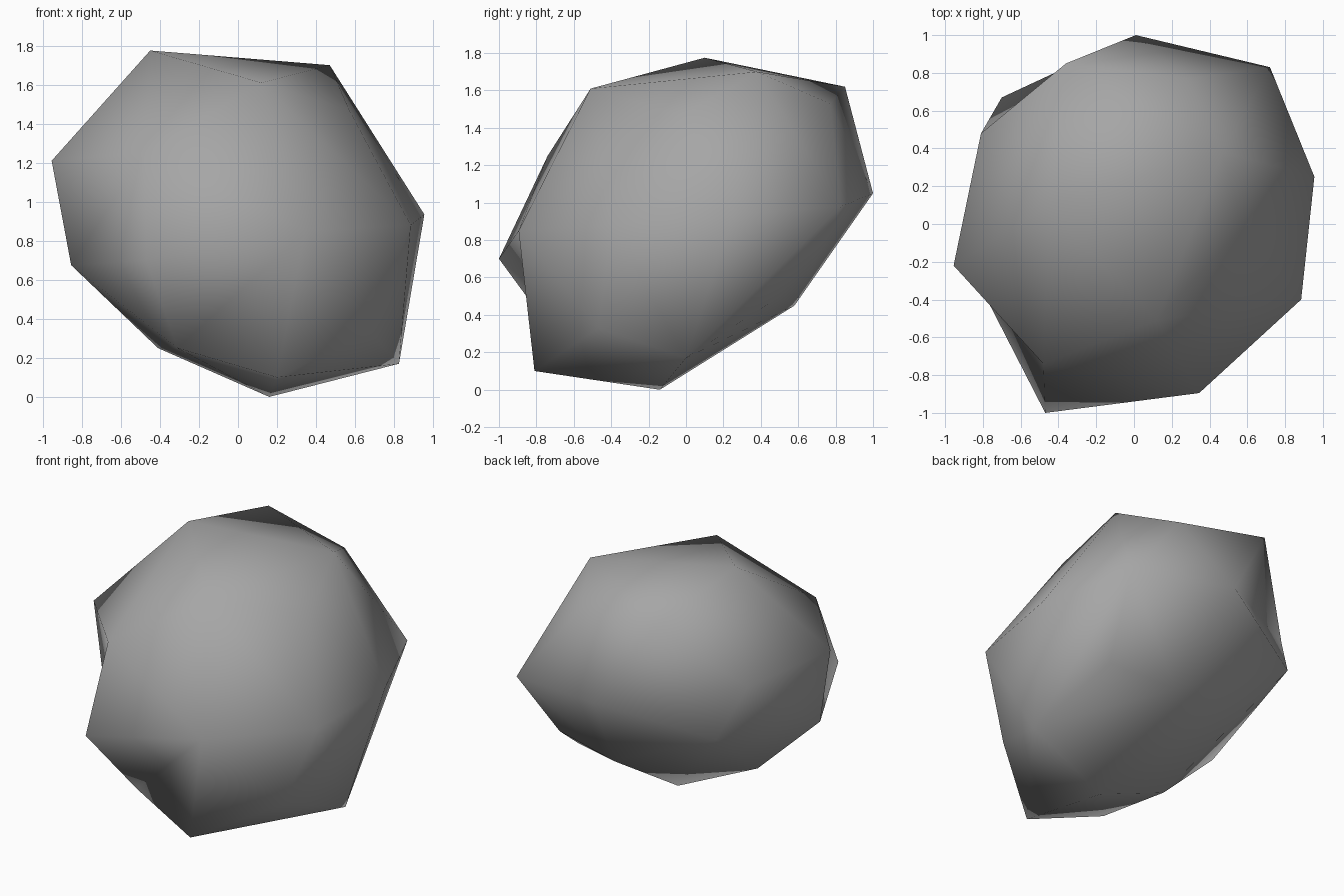
import bpy
import bmesh

# Remove the default object
cube = bpy.data.objects.get("Cube")
if cube:
    bpy.data.objects.remove(cube, do_unlink=True)

# Corner points of the boulder, named by where they sit
corners = {
    # crown
    "crown_right": (-.45, .10, 1.775), "crown_left": (.47, .38, 1.70),
    "crown_front": (.12, -.51, 1.61), "crown_back": (-.36, .85, 1.62),
    "crown_back_left": (.28, .77, 1.53), "crown_shoulder": (.57, -.02, 1.47),
    # upper girdle
    "brow": (-.48, -.74, 1.25), "cheek_right": (-.955, -.22, 1.21),
    "rear_right": (-.81, .48, 1.18), "rear_tip": (.01, 1.0, 1.05),
    "rear_left": (.72, .83, .98), "side_left": (.955, .25, .935),
    # lower girdle
    "front_left": (.885, -.40, .88), "front_mid": (.345, -.895, .85),
    "front_tip": (-.47, -1.0, .70), "side_right": (-.855, -.25, .675),
    "rear_low_right": (-.70, .67, .86), "rear_low_left": (.62, .50, .50),
    "rear_low": (.15, .58, .45), "front_low_left": (.68, -.47, .33),
    # underside
    "chin": (-.31, -.67, .25), "heel_right": (-.41, -.20, .25),
    "heel_left": (.825, 0, .17), "toe": (.20, -.81, .10),
    "foot": (.16, -.14, 0),
}

# Ridges that fold inward: swap the diagonal of the two adjoining facets
folds = [("front_tip", "toe"), ("cheek_right", "front_tip"),
         ("rear_low_right", "crown_back")]

# Wrap the corners in facets
bm = bmesh.new()
verts = {name: bm.verts.new(co) for name, co in corners.items()}
bmesh.ops.convex_hull(bm, input=list(bm.verts))
for first, second in folds:
    ridge = bm.edges.get((verts[first], verts[second]))
    if ridge and len(ridge.link_faces) == 2:
        bmesh.utils.edge_rotate(ridge, True)
loose = [v for v in bm.verts if not v.link_faces]
bmesh.ops.delete(bm, geom=loose, context="VERTS")
bmesh.ops.recalc_face_normals(bm, faces=list(bm.faces))
for face in bm.faces:
    face.smooth = True

mesh = bpy.data.meshes.new("boulder")
bm.to_mesh(mesh)
bm.free()

# Stone colour
stone = bpy.data.materials.new("stone_grey")
stone.use_nodes = True
colour = (.38, .38, .38, 1)
stone.diffuse_color = colour
stone.node_tree.nodes["Principled BSDF"].inputs["Base Color"].default_value = colour
mesh.materials.append(stone)

boulder = bpy.data.objects.new("boulder", mesh)
bpy.context.collection.objects.link(boulder)
